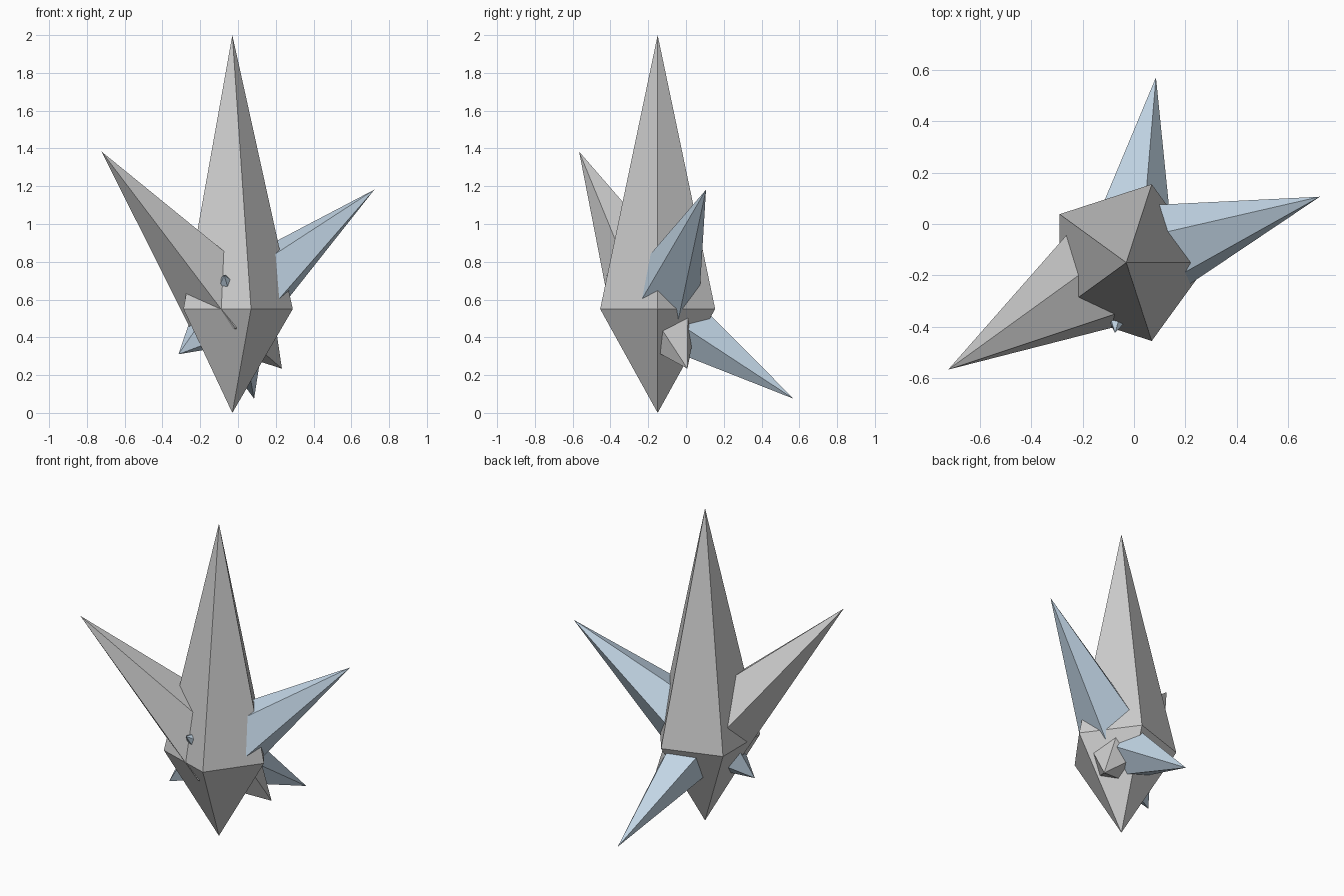
import bpy, bmesh
from math import radians, sin, cos, tau
from mathutils import Matrix, Vector

if "Cube" in bpy.data.objects:
    bpy.data.objects.remove(bpy.data.objects["Cube"])

CENTRE = Vector((-0.03, -0.15, 0.55))   # shared girdle centre of all shards
SIDES, RADIUS, UPPER, LOWER = 5, 0.32, 1.45, 0.55

blue = bpy.data.materials.new("pale_blue")
blue.diffuse_color = (0.55, 0.68, 0.80, 1)
blue.use_nodes = True
blue.node_tree.nodes["Principled BSDF"].inputs["Base Color"].default_value = blue.diffuse_color


def shard(name, scale=1, azimuth=0, tilt=0, spin=0, material=None):
    """Five-sided double pyramid, spun, tilted and turned about its girdle."""
    bm = bmesh.new()
    ring = [bm.verts.new((RADIUS * cos(tau * i / SIDES), RADIUS * sin(tau * i / SIDES), 0))
            for i in range(SIDES)]
    top = bm.verts.new((0, 0, UPPER))
    bottom = bm.verts.new((0, 0, -LOWER))
    for i in range(SIDES):
        a, b = ring[i], ring[(i + 1) % SIDES]
        bm.faces.new((a, b, top))
        bm.faces.new((b, a, bottom))
    mesh = bpy.data.meshes.new(name)
    bm.to_mesh(mesh)
    bm.free()
    obj = bpy.data.objects.new(name, mesh)
    bpy.context.collection.objects.link(obj)
    obj.matrix_world = (Matrix.Translation(CENTRE)
                        @ Matrix.Rotation(radians(azimuth), 4, 'Z')
                        @ Matrix.Rotation(radians(tilt), 4, 'Y')
                        @ Matrix.Rotation(radians(spin), 4, 'Z')
                        @ Matrix.Scale(scale, 4))
    if material:
        mesh.materials.append(material)
    return obj


# Upright main crystal
shard("main_crystal")
# Side crystals, each poking through the main one
shard("left_crystal", 0.8, 211, 44.1, 55)
shard("right_crystal", 0.7, 18.8, 51.5, 11, blue)
shard("back_crystal", 0.6, 80.9, 123.1, 50, blue)
